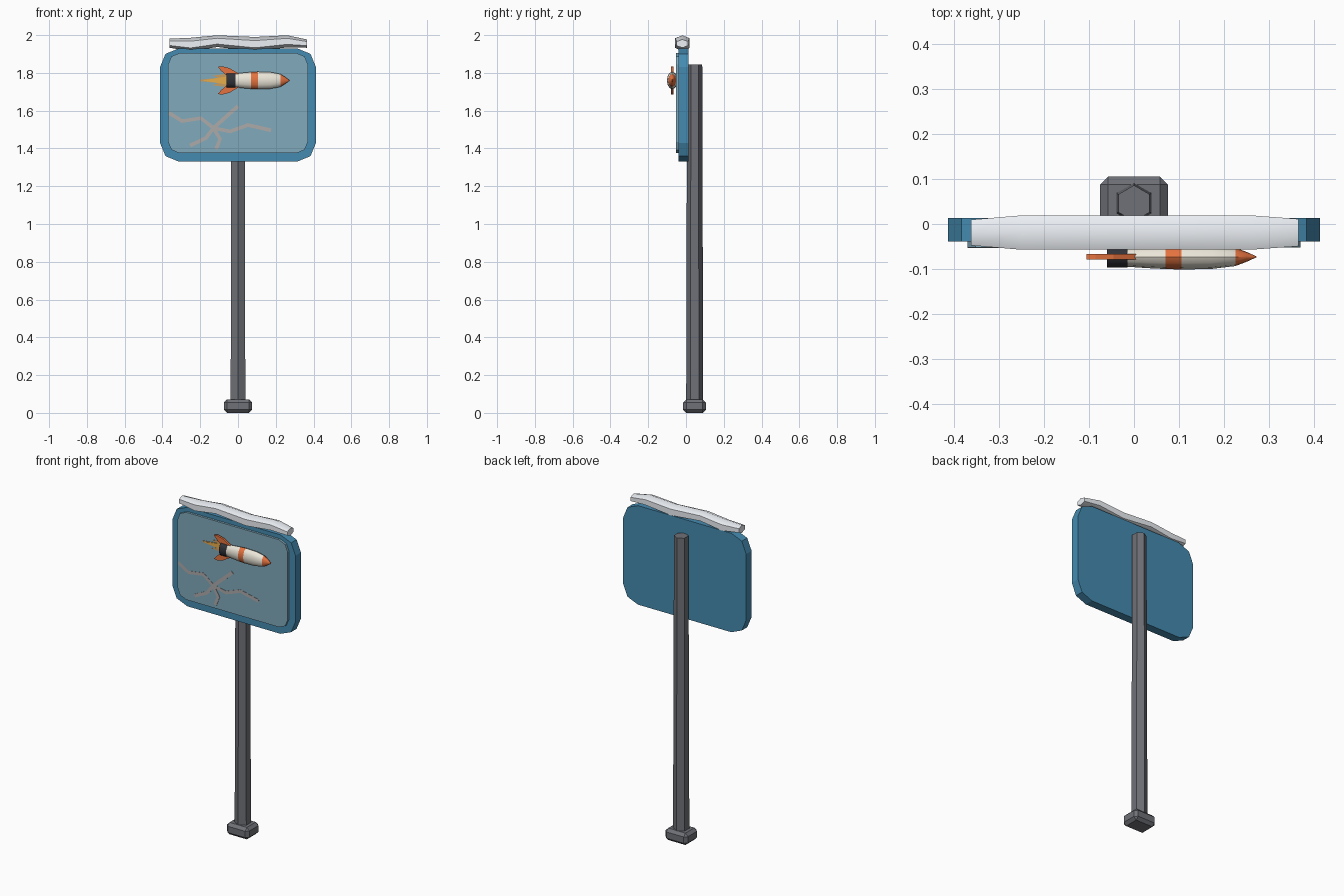
import bpy, bmesh
from math import sin, cos, pi
from mathutils import Vector

if "Cube" in bpy.data.objects:
    bpy.data.objects.remove(bpy.data.objects["Cube"])


def mat(name, r, g, b):
    m = bpy.data.materials.new(name)
    m.diffuse_color = (r, g, b, 1)
    m.use_nodes = True
    m.node_tree.nodes["Principled BSDF"].inputs["Base Color"].default_value = m.diffuse_color
    return m


STEEL = mat("steel", .16, .165, .185)
BLUE = mat("blue", .06, .26, .44)
GLASS = mat("glass", .22, .40, .50)
CRACK = mat("crack", .42, .40, .40)
SNOW = mat("snow", .85, .88, .92)
CREAM = mat("cream", .83, .79, .69)
ORANGE = mat("orange", .78, .17, .05)
DARK = mat("dark", .03, .033, .042)
FLAME = mat("flame", .60, .34, .12)
CORE = mat("flame_core", .80, .42, .07)


def finish(name, bm, *mats):
    bmesh.ops.recalc_face_normals(bm, faces=bm.faces)
    me = bpy.data.meshes.new(name)
    bm.to_mesh(me)
    bm.free()
    ob = bpy.data.objects.new(name, me)
    bpy.context.collection.objects.link(ob)
    for m in mats:
        me.materials.append(m)
    return ob


def smooth(ob, angle):
    bpy.ops.object.select_all(action='DESELECT')
    ob.select_set(True)
    bpy.context.view_layer.objects.active = ob
    bpy.ops.object.shade_smooth_by_angle(angle=angle)


def prism(name, outline, y0, y1, m):
    """Extrude an x-z outline from y0 to y1."""
    bm = bmesh.new()
    a = [bm.verts.new((x, y0, z)) for x, z in outline]
    b = [bm.verts.new((x, y1, z)) for x, z in outline]
    bm.faces.new(a)
    bm.faces.new(b[::-1])
    for i in range(len(a)):
        j = (i + 1) % len(a)
        bm.faces.new((a[i], b[i], b[j], a[j]))
    return finish(name, bm, m)


def round_rect(hx, z0, z1, r):
    pts = []
    for k, (cx, cz) in enumerate(((hx - r, z1 - r), (r - hx, z1 - r), (r - hx, z0 + r), (hx - r, z0 + r))):
        for s in range(3):
            a = (k + s / 2) * pi / 2
            pts.append((cx + r * cos(a), cz + r * sin(a)))
    return pts


def loft_x(name, stations, sides, y, mats, bands=()):
    """Skin elliptical rings along x: stations are (x, z, ry, rz)."""
    bm = bmesh.new()
    rings = []
    for x, z, ry, rz in stations:
        rings.append([bm.verts.new((x, y + ry * sin(2 * pi * i / sides), z + rz * cos(2 * pi * i / sides)))
                      for i in range(sides)])
    for k, (a, b) in enumerate(zip(rings, rings[1:])):
        for i in range(sides):
            j = (i + 1) % sides
            f = bm.faces.new((a[i], a[j], b[j], b[i]))
            f.material_index = bands[k] if bands else 0
    for ring, k in ((rings[0], 0), (rings[-1], -1)):
        bm.faces.new(ring).material_index = bands[k] if bands else 0
    return finish(name, bm, *mats)


def ribbon(name, pixels, w, y0, y1, m):
    """Flat strip following a path, tapering slightly at the far end."""
    p = [Vector(q) for q in pixels]
    left, right = [], []
    for i, q in enumerate(p):
        d = (p[min(i + 1, len(p) - 1)] - p[max(i - 1, 0)]).normalized()
        n = Vector((-d.y, d.x)) * w / 2
        left.append(q + n)
        right.append(q - n)
    return prism(name, [tuple(v) for v in left + right[::-1]], y0, y1, m)


# base foot
bm = bmesh.new()
bmesh.ops.create_cube(bm, size=1)
for v in bm.verts:
    v.co = (v.co.x * .15, v.co.y * .12 + .045, v.co.z * .072 + .036)
bmesh.ops.bevel(bm, geom=bm.edges[:], offset=.017, segments=1, affect='EDGES')
finish("base_foot", bm, STEEL)

# hexagonal tapered pole
bm = bmesh.new()
bmesh.ops.create_cone(bm, cap_ends=True, segments=6, radius1=.045, radius2=.04, depth=1.805)
for v in bm.verts:
    x, y, z = v.co
    v.co = (x, y + .046, z + .9425)
pole = finish("pole", bm, STEEL)
# put hexagon corners on the +y / -y axis
if max(v.co.x for v in pole.data.vertices) > .044:
    for v in pole.data.vertices:
        x, y, z = v.co
        v.co = (.046 - y, .046 + x, z)

# sign board and glass screen
prism("sign_board", round_rect(.413, 1.33, 1.93, .1), -.039, .013, BLUE)
prism("screen", round_rect(.37, 1.375, 1.905, .06), -.052, -.038, GLASS)

# snow on the top edge
snow = loft_x("snow_cap", [
    (-.362, 1.957, .033, .024), (-.25, 1.950, .044, .036), (-.11, 1.968, .044, .031),
    (.09, 1.952, .044, .038), (.26, 1.967, .044, .032), (.365, 1.955, .035, .022)], 6, -.019, [SNOW])
smooth(snow, 1.1)

# cracks on the screen
paths = [
    [(-.365, 1.588), (-.296, 1.545), (-.196, 1.56), (-.13, 1.508), (-.042, 1.49), (.053, 1.524), (.175, 1.496)],
    [(0, 1.624), (-.13, 1.508), (-.17, 1.455), (-.254, 1.415)],
    [(-.13, 1.508), (-.095, 1.45), (-.116, 1.397)]]
for i, path in enumerate(paths):
    ribbon(f"crack_{i + 1}", path, .02, -.0535 - i * .0003, -.05, CRACK)

# flattened rocket: dark tail, cream body, orange band and nose
C = 1.76
prof = [(-.06, .024, 2), (-.014, .0235, 2), (-.014, .022, 0), (.03, .025, 0), (.07, .027, 0), (.105, .028, 1),
        (.17, .027, 0), (.225, .0205, 0), (.25, .011, 1), (.272, .001, 1)]
rocket = loft_x("rocket_body", [(x, C, r, r * 1.65) for x, r, _ in prof], 12, -.073,
                [CREAM, ORANGE, DARK], [m for _, _, m in prof[1:]])
smooth(rocket, .7)

# mirrored fins
fin = [(.008, .034), (-.045, .065), (-.085, .075), (-.106, .072), (-.09, .052), (-.06, .026)]
for name, s in (("upper_fin", 1), ("lower_fin", -1)):
    prism(name, [(x, C + s * z) for x, z in fin], -.079, -.067, ORANGE)

# flame behind the rocket, lying on the screen
half = [(-.055, .036), (-.135, .025), (-.105, .014)]
prism("flame", [(x, C + z) for x, z in half] + [(-.2, C + .004), (-.2, C - .004)]
      + [(x, C - z) for x, z in half[::-1]], -.055, -.051, FLAME)
prism("flame_core", [(-.055, C + .022), (-.19, C), (-.055, C - .022)], -.057, -.051, CORE)
